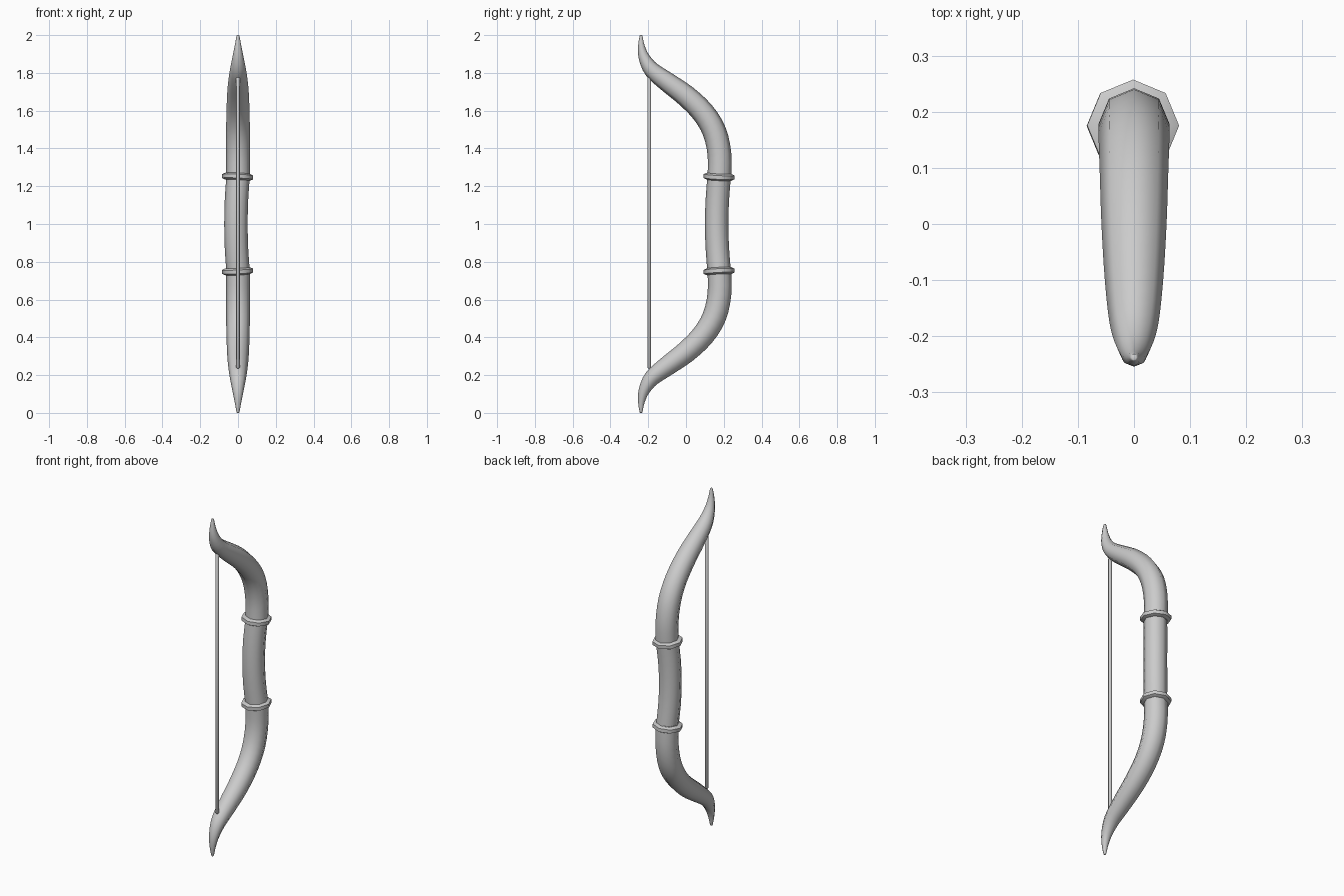
import bpy, bmesh
from mathutils import Vector

if "Cube" in bpy.data.objects:
    bpy.data.objects.remove(bpy.data.objects["Cube"])


def spline(pts, steps):
    """Catmull-Rom through rows of (x, y, z, radius)."""
    p = [Vector(q) for q in pts]
    p = [2 * p[0] - p[1]] + p + [2 * p[-1] - p[-2]]
    out = []
    for a, b, c, d in zip(p, p[1:], p[2:], p[3:]):
        for i in range(steps):
            t = i / steps
            out.append(0.5 * (2 * b + (c - a) * t + (2 * a - 5 * b + 4 * c - d) * t * t
                              + (3 * b - a - 3 * c + d) * t ** 3))
    return out + [p[-2]]


def sweep(name, rows, sides=8, angle=60, mirror=False):
    """Tube with varying radius along the rows, capped at both ends."""
    from math import cos, sin, tau
    bm = bmesh.new()
    loops = []
    for i, row in enumerate(rows):
        a, b = rows[max(i - 1, 0)], rows[min(i + 1, len(rows) - 1)]
        t = (b.xyz - a.xyz).normalized()
        v = t.cross(Vector((1, 0, 0))).normalized()
        u = v.cross(t)
        loops.append([bm.verts.new(row.xyz + row.w * (u * cos(k * tau / sides) + v * sin(k * tau / sides)))
                      for k in range(sides)])
    for l0, l1 in zip(loops, loops[1:]):
        for k in range(sides):
            j = (k + 1) % sides
            bm.faces.new((l0[k], l0[j], l1[j], l1[k]))
    bm.faces.new(loops[0])
    bm.faces.new(loops[-1])
    if mirror:
        for v in bm.verts:
            v.co.z = 2 - v.co.z
    bmesh.ops.recalc_face_normals(bm, faces=bm.faces)
    me = bpy.data.meshes.new(name)
    bm.to_mesh(me)
    bm.free()
    me.set_sharp_from_angle(angle=angle * 0.0174533)
    ob = bpy.data.objects.new(name, me)
    bpy.context.collection.objects.link(ob)
    return ob


# Recurved limb: centre line and radius, grip end to tip
limb = spline([(0, 0.177, 1.23, 0.063), (0, 0.177, 1.37, 0.063), (0, 0.15, 1.49, 0.063),
               (0, 0.09, 1.59, 0.061), (0, 0.0, 1.678, 0.058), (0, -0.1, 1.752, 0.052),
               (0, -0.18, 1.815, 0.043), (0, -0.221, 1.88, 0.030),
               (0, -0.236, 1.94, 0.018), (0, -0.238, 1.993, 0.008), (0, -0.238, 2.0, 0.004)], 3)

# Collar ring, tilted to follow the bowed grip
axis = Vector((0.05, 0.05, 1)).normalized()
ring = [(Vector((-0.002, 0.175, 1.25)) + axis * h).to_4d() for h in (-0.018, -0.010, 0.010, 0.018)]
for row, r in zip(ring, (0.066, 0.082, 0.082, 0.066)):
    row.w = r

for side, flip in (("upper", False), ("lower", True)):
    sweep(side + "_limb", limb, mirror=flip)
    sweep(side + "_ring", ring, mirror=flip)

# Grip, bowed slightly sideways and towards the string
grip = spline([(0, 0.175, 0.755, 0.062), (-0.008, 0.166, 0.87, 0.062), (-0.011, 0.162, 1.0, 0.062),
               (-0.008, 0.166, 1.13, 0.062), (0, 0.175, 1.245, 0.062)], 2)
sweep("grip", grip)

# Bow string
sweep("string", [Vector((0, -0.195, z, r)) for z, r in
                 ((0.235, 0.005), (0.241, 0.010), (1.772, 0.010), (1.778, 0.005))])
